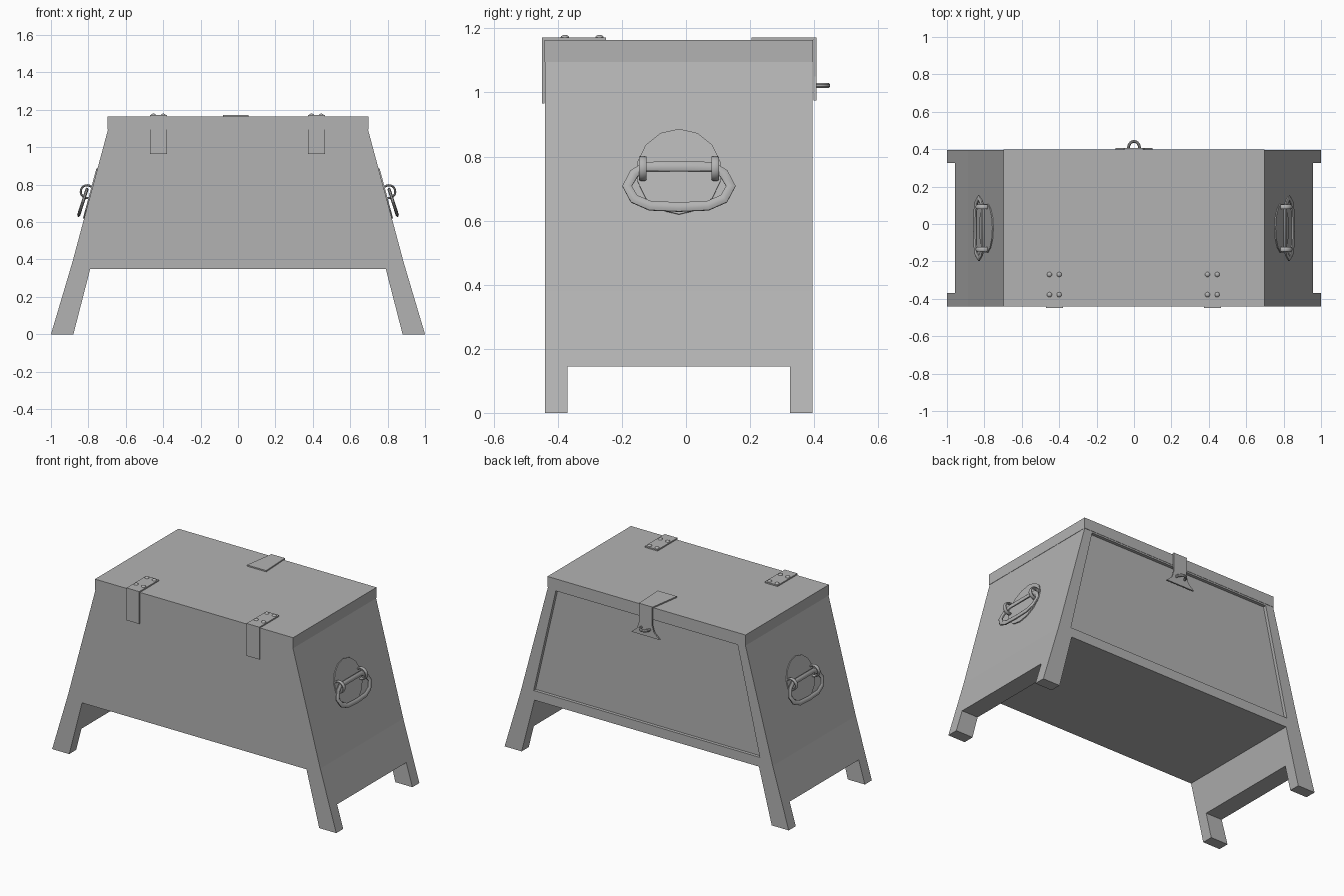
import bpy, bmesh, math
from mathutils import Vector

if "Cube" in bpy.data.objects:
    bpy.data.objects.remove(bpy.data.objects["Cube"])

grey = bpy.data.materials.new("neutral grey")
grey.diffuse_color = (0.45, 0.45, 0.45, 1)
grey.use_nodes = True
grey.node_tree.nodes["Principled BSDF"].inputs["Base Color"].default_value = grey.diffuse_color


def finish(name, bm, smooth=False):
    bmesh.ops.recalc_face_normals(bm, faces=bm.faces)
    me = bpy.data.meshes.new(name)
    bm.to_mesh(me)
    bm.free()
    ob = bpy.data.objects.new(name, me)
    bpy.context.collection.objects.link(ob)
    me.materials.append(grey)
    if smooth:
        bpy.ops.object.select_all(action='DESELECT')
        ob.select_set(True)
        bpy.context.view_layer.objects.active = ob
        bpy.ops.object.shade_smooth_by_angle(angle=math.radians(40))
    return ob


def prism(name, points, offset):
    """Extrude a flat polygon of 3D points by an offset vector."""
    bm = bmesh.new()
    face = bm.faces.new([bm.verts.new(p) for p in points])
    res = bmesh.ops.extrude_face_region(bm, geom=[face], use_keep_orig=True)
    verts = [v for v in res["geom"] if isinstance(v, bmesh.types.BMVert)]
    bmesh.ops.translate(bm, verts=verts, vec=offset)
    return finish(name, bm)


def box(name, x0, x1, y0, y1, z0, z1):
    pts = [(x0, y0, z0), (x1, y0, z0), (x1, y1, z0), (x0, y1, z0)]
    return prism(name, pts, (0, 0, z1 - z0))


def cut(ob, cutter):
    mod = ob.modifiers.new("cut", 'BOOLEAN')
    mod.operation = 'DIFFERENCE'
    mod.solver = 'EXACT'
    mod.object = cutter
    bpy.context.view_layer.objects.active = ob
    bpy.ops.object.modifier_apply(modifier=mod.name)
    bpy.data.objects.remove(cutter)


def sweep(name, path, normal, across, along, sides=8, closed=False):
    """Oval tube on a flat path; 'across' lies in the path plane, 'along' on its normal."""
    path = [Vector(p) for p in path]
    normal = Vector(normal).normalized()
    bm = bmesh.new()
    n = len(path)
    rings = []
    for i, p in enumerate(path):
        a = path[(i - 1) % n] if closed else path[max(i - 1, 0)]
        b = path[(i + 1) % n] if closed else path[min(i + 1, n - 1)]
        side = (b - a).normalized().cross(normal)
        angles = [math.tau * (k + 0.5) / sides for k in range(sides)]
        rings.append([bm.verts.new(p + side * across * math.cos(t)
                                   + normal * along * math.sin(t)) for t in angles])
    for i in range(n if closed else n - 1):
        r, q = rings[i], rings[(i + 1) % n]
        for k in range(sides):
            m = (k + 1) % sides
            bm.faces.new((r[k], r[m], q[m], q[k]))
    if not closed:
        bm.faces.new(rings[0])
        bm.faces.new(rings[-1])
    return finish(name, bm, True)


# Tapered chest body with splayed legs
FRONT, BACK = -0.44, 0.395
half = [(0.79, 0.35), (0.88, 0), (1, 0), (0.887, 0.38), (0.695, 1.095)]
outline = half + [(-x, z) for x, z in reversed(half)]
body = prism("chest_body", [(x, FRONT, z) for x, z in outline], (0, BACK - FRONT, 0))

# Gap between the legs at each end, and the sunken back panel
cut(body, box("leg_gap", -1.2, 1.2, -0.37, 0.325, -0.1, 0.145))
panel = [(-0.796, 0.41), (0.796, 0.41), (0.64, 1.085), (-0.64, 1.085)]
cut(body, prism("panel_recess", [(x, BACK - 0.02, z) for x, z in panel], (0, 0.1, 0)))

# Lid
box("lid", -0.697, 0.697, FRONT - 0.002, BACK + 0.002, 1.095, 1.163)

# Strap hinges with four rivets each
for side, x in (("left", -0.425), ("right", 0.42)):
    w = 0.045
    box(side + "_hinge_top", x - w, x + w, -0.45, -0.25, 1.163, 1.171)
    box(side + "_hinge_strap", x - w, x + w, -0.45, -0.442, 0.965, 1.171)
    for i, (dx, y) in enumerate([(-0.027, -0.27), (0.025, -0.27),
                                 (-0.027, -0.378), (0.025, -0.378)]):
        bm = bmesh.new()
        bmesh.ops.create_uvsphere(bm, u_segments=10, v_segments=6, radius=0.014)
        for v in bm.verts:
            v.co.z *= 0.7
            v.co += Vector((x + dx, y, 1.17))
        finish(f"{side}_hinge_rivet_{i + 1}", bm, True)

# Latch: flared plate on the lid, flared strap down the back, staple
prism("latch_top", [(-0.08, 0.205, 1.163), (0.055, 0.205, 1.163), (0.045, 0.405, 1.163),
                    (-0.05, 0.405, 1.163)], (0, 0, 0.008))
strap = [(0.047, 1.171), (0.047, 1.05), (0.06, 1.01), (0.1, 0.975)]
strap += [(-x, z) for x, z in reversed(strap)]
prism("latch_strap", [(x, 0.398, z) for x, z in strap], (0, 0.009, 0))
arc = [math.pi * i / 10 for i in range(11)]
sweep("latch_staple", [(0.03 * math.cos(t), 0.405 + 0.037 * math.sin(t), 1.022) for t in arc],
      (0, 0, 1), 0.008, 0.009)


def wall_x(z):
    return 0.887 - (z - 0.38) * 0.192 / 0.715


# Carrying handles on both ends
slope = Vector((-0.192, 0, 0.715)).normalized()
out = Vector((0.715, 0, 0.192)).normalized()
CY = -0.022
for side, s in (("left", -1), ("right", 1)):
    def place(y, z, lift):
        p = Vector((wall_x(z), y, z)) + out * lift
        return Vector((p.x * s, p.y, p.z))

    # Round backing plate
    disc = [(CY + 0.133 * math.sin(math.tau * i / 14),
             0.752 + 0.133 * math.cos(math.tau * i / 14)) for i in range(14)]
    prism(side + "_handle_plate", [place(y, z, -0.002) for y, z in disc],
          (out.x * s * 0.008, 0, out.z * 0.008))

    # Hanging grip
    grip = [(0, 0.762), (0.105, 0.762), (0.14, 0.74), (0.162, 0.70), (0.14, 0.66),
            (0.09, 0.638), (0, 0.634)]
    grip += [(-y, z) for y, z in reversed(grip[1:-1])]
    sweep(side + "_handle_grip",
          [place(CY + y, z, 0.026 + (0.762 - z) * 0.05) for y, z in grip],
          (out.x * s, 0, out.z), 0.016, 0.009, closed=True)

    # Two loops that hold the grip
    for i, y in enumerate((CY - 0.113, CY + 0.113)):
        loop = []
        for k in range(13):
            t = math.pi * (k / 12 * 1.3 - 0.15)
            c = place(y, 0.757, 0.022)
            d = slope * (0.034 * math.cos(t)) + out * (0.034 * math.sin(t))
            loop.append(c + Vector((d.x * s, 0, d.z)))
        sweep(f"{side}_handle_loop_{i + 1}", loop, (0, 1, 0), 0.006, 0.013)
